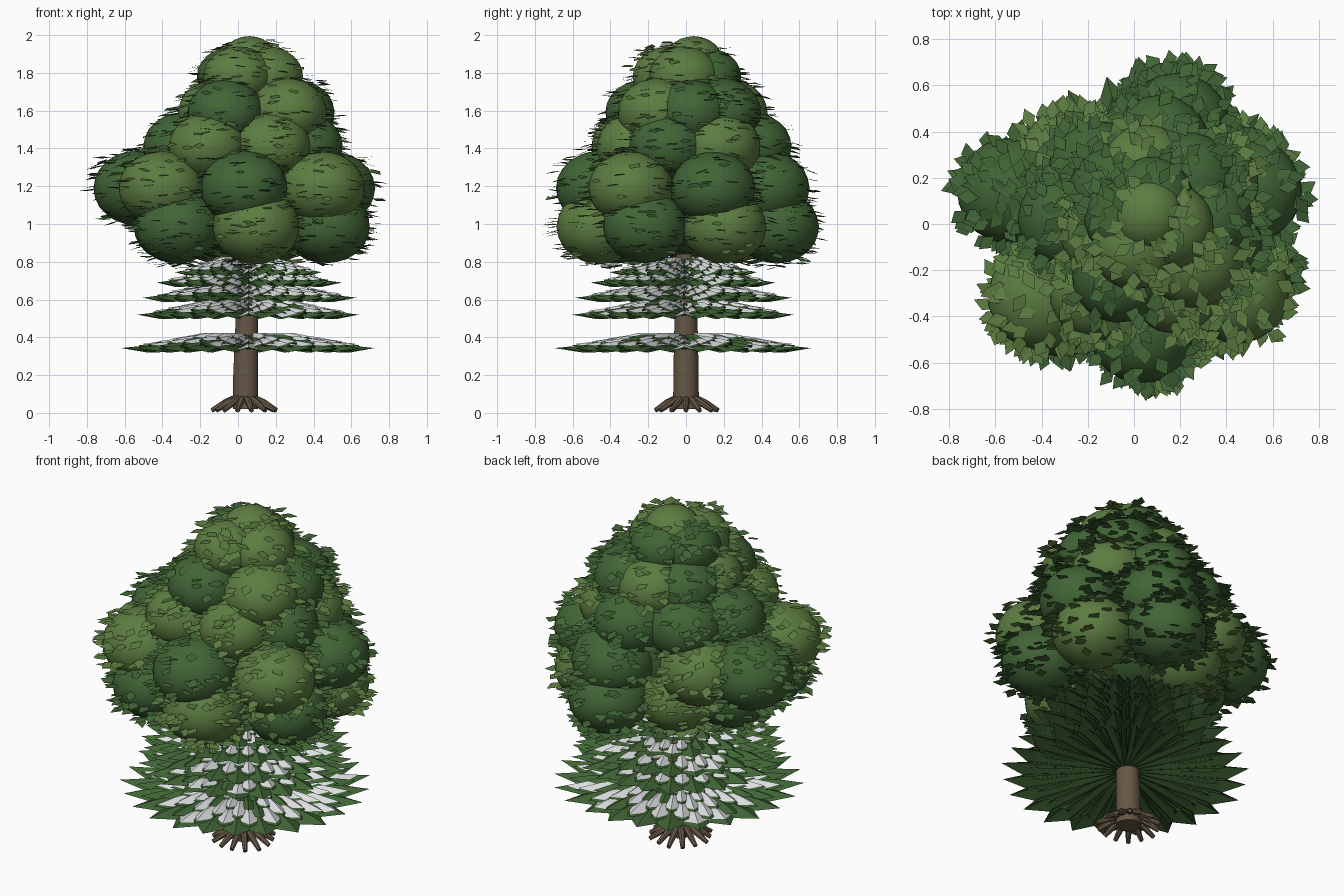
import bpy, bmesh, math, random
from mathutils import Vector, Matrix

random.seed(7)
cube = bpy.data.objects.get("Cube")
if cube:
    bpy.data.objects.remove(cube, do_unlink=True)


def material(name, rgb):
    mat = bpy.data.materials.new(name)
    mat.use_nodes = True
    mat.diffuse_color = (*rgb, 1)
    mat.node_tree.nodes["Principled BSDF"].inputs["Base Color"].default_value = (*rgb, 1)
    return mat


bark = material("bark brown", (0.13, 0.095, 0.06))
dark = material("dark green", (0.052, 0.13, 0.036))
light = material("light green", (0.108, 0.205, 0.053))
needle = material("skirt green", (0.052, 0.13, 0.036))
snow = material("snow white", (0.72, 0.74, 0.75))


def finish(name, bm, mats, smooth=False):
    mesh = bpy.data.meshes.new(name)
    bm.to_mesh(mesh)
    bm.free()
    obj = bpy.data.objects.new(name, mesh)
    bpy.context.collection.objects.link(obj)
    for mat in mats:
        mesh.materials.append(mat)
    if smooth:
        bpy.ops.object.select_all(action='DESELECT')
        obj.select_set(True)
        bpy.context.view_layer.objects.active = obj
        bpy.ops.object.shade_smooth_by_angle()
    return obj


def tube(bm, stations, sides):
    """Skin a round tube through (centre, radius) stations and cap it."""
    axis = (stations[-1][0] - stations[0][0]).normalized()
    turn = axis.to_track_quat('Z', 'Y')
    rings = []
    for centre, radius in stations:
        ring = []
        for i in range(sides):
            a = math.tau * i / sides
            offset = Vector((math.cos(a), math.sin(a), 0)) * radius
            ring.append(bm.verts.new(centre + turn @ offset))
        rings.append(ring)
    for low, high in zip(rings, rings[1:]):
        for i in range(sides):
            j = (i + 1) % sides
            bm.faces.new((low[i], low[j], high[j], high[i]))
    bm.faces.new(rings[0][::-1])
    bm.faces.new(rings[-1])


# Trunk
bm = bmesh.new()
tube(bm, [(Vector((x, 0, z)), r) for x, z, r in
          [(0.04, 0.02, 0.068), (0.04, 0.2, 0.067), (0.045, 0.4, 0.063),
           (0.05, 0.7, 0.056), (0.05, 1.2, 0.04)]], 14)
finish("trunk", bm, [bark], True)

# Roots spreading from the trunk foot
bm = bmesh.new()
for i in range(14):
    a = math.tau * i / 14
    out = Vector((math.cos(a), math.sin(a), 0))
    foot = Vector((0.035, 0, 0))
    reach = random.uniform(0.165, 0.185)
    tube(bm, [(foot + out * 0.04 + Vector((0, 0, 0.085)), 0.016),
              (foot + out * 0.1 + Vector((0, 0, 0.055)), 0.019),
              (foot + out * reach + Vector((0, 0, 0.013)), 0.012)], 7)
finish("roots", bm, [bark], True)

# Skirt of pointed, roof-folded leaves with snow lying on them in patches
SKIRT = Vector((0.055, -0.01, 0))


def fan_leaf(bm, angle, z, reach, half, start, shoulder, mat):
    turn = Matrix.Rotation(angle, 3, 'Z')

    def point(r, side, height):
        return bm.verts.new(SKIRT + turn @ Vector((r, side, z + height)))

    base = point(start, 0, 0.016)
    ridge = point(shoulder, 0, 0.015)
    tip = point(reach, 0, 0)
    left = point(shoulder, half, -0.024)
    right = point(shoulder, -half, -0.024)
    for tri in ((base, ridge, left), (left, ridge, tip),
                (base, right, ridge), (ridge, right, tip)):
        bm.faces.new(tri[::-1]).material_index = mat


bm = bmesh.new()
for z, radius in [(0.343, 0.68), (0.52, 0.59), (0.61, 0.57), (0.69, 0.49), (0.745, 0.39)]:
    for row in range(5):
        reach = radius * (1 - 0.125 * row)
        lift = z + 0.014 * row
        for i in range(24):
            angle = math.tau * (i + 0.5 * (row % 2)) / 24
            length = reach * random.uniform(0.98, 1.015)
            half = reach * 0.125
            fan_leaf(bm, angle, lift, length, half, 0.03, reach * 0.78, 0)
            if random.random() < (0.75 if row else 0.25):
                cover = 0.97 if row else 0.9
                fan_leaf(bm, angle, lift + 0.008, length * cover, half * 0.92,
                         reach * 0.25, reach * 0.75, 1)
finish("snowy_leaf_skirt", bm, [needle, snow])

# Crown rings: height, centre x, blob radius, then (angle, distance, colour) per blob
RINGS = [
    (0.985, 0.03, 0.225, [(-82, 0.47, "L"), (-27, 0.5, "D"), (24, 0.47, "L"), (73, 0.49, "D"),
                          (122, 0.29, "L"), (175, 0.36, "D"), (226, 0.5, "D")]),
    (1.19, 0.0, 0.225, [(-86, 0.47, "D"), (-34, 0.54, "L"), (15, 0.52, "D"), (66, 0.45, "D"),
                        (138, 0.38, "L"), (166, 0.55, "D"), (219, 0.52, "L")]),
    (1.41, 0.03, 0.21, [(-122, 0.36, "L"), (-62, 0.31, "L"), (-18, 0.33, "D"), (30, 0.34, "L"),
                        (76, 0.35, "D"), (130, 0.29, "D"), (178, 0.32, "D")]),
    (1.59, 0.07, 0.205, [(-120, 0.27, "D"), (-40, 0.25, "L"), (4, 0.24, "D"), (48, 0.24, "D"),
                         (95, 0.22, "L"), (140, 0.2, "D"), (194, 0.19, "L")]),
    (1.78, 0.05, 0.18, [(-115, 0.12, "L"), (-10, 0.11, "L"), (75, 0.11, "D"), (165, 0.09, "D")]),
    (1.86, 0.06, 0.155, [(90, 0.03, "L")]),
]
SQUASH = 0.86
blobs = []
for z, middle, radius, ring in RINGS:
    for angle, dist, colour in ring:
        a = math.radians(angle)
        centre = Vector((middle + dist * math.cos(a), dist * math.sin(a) + 0.01, z))
        blobs.append((centre, radius * random.uniform(0.98, 1.04), colour == "L"))


def buried(p, own):
    for k, (centre, radius, _) in enumerate(blobs):
        d = p - centre
        d.z /= SQUASH
        if k != own and d.length < radius * 0.97:
            return True
    return False


# Rounded foliage blobs
for k, (centre, radius, is_light) in enumerate(blobs):
    bm = bmesh.new()
    spin = Matrix.Rotation(random.uniform(0, math.tau), 4, 'Z')
    place = Matrix.Translation(centre) @ spin @ Matrix.Diagonal((1, 1, SQUASH, 1))
    bmesh.ops.create_icosphere(bm, subdivisions=3, radius=radius, matrix=place)
    finish(f"foliage_blob_{k + 1}", bm, [light if is_light else dark], True)

# Inner foliage closing the middle of the crown
bm = bmesh.new()
core = Matrix.Translation((0.02, 0, 1.2)) @ Matrix.Diagonal((0.4, 0.4, 0.37, 1))
bmesh.ops.create_icosphere(bm, subdivisions=3, radius=1, matrix=core)
finish("inner_foliage", bm, [dark], True)

# Flat diamond leaves scattered over the blobs, some standing clear of them
bm = bmesh.new()
for k, (centre, radius, is_light) in enumerate(blobs):
    for n in range(int(2300 * radius * radius)):
        d = Vector([random.gauss(0, 1) for _ in "xyz"]).normalized()
        p = centre + Vector((d.x, d.y, d.z * SQUASH)) * (radius + random.uniform(0.0, 0.035))
        if buried(p, k) or p.z > 1.975:
            continue
        heading = math.atan2(d.y, d.x) + random.uniform(-0.7, 0.7)
        turn = (Matrix.Rotation(heading, 3, 'Z')
                @ Matrix.Rotation(random.uniform(-0.1, 0.35), 3, 'Y')
                @ Matrix.Rotation(random.uniform(-0.2, 0.2), 3, 'X'))
        long, wide = random.uniform(0.04, 0.052), random.uniform(0.027, 0.034)
        corners = [(long, 0), (0, wide), (-long, 0), (0, -wide)]
        face = bm.faces.new([bm.verts.new(p + turn @ Vector((x, y, 0))) for x, y in corners])
        face.material_index = int(is_light)
finish("scattered_leaves", bm, [dark, light])
